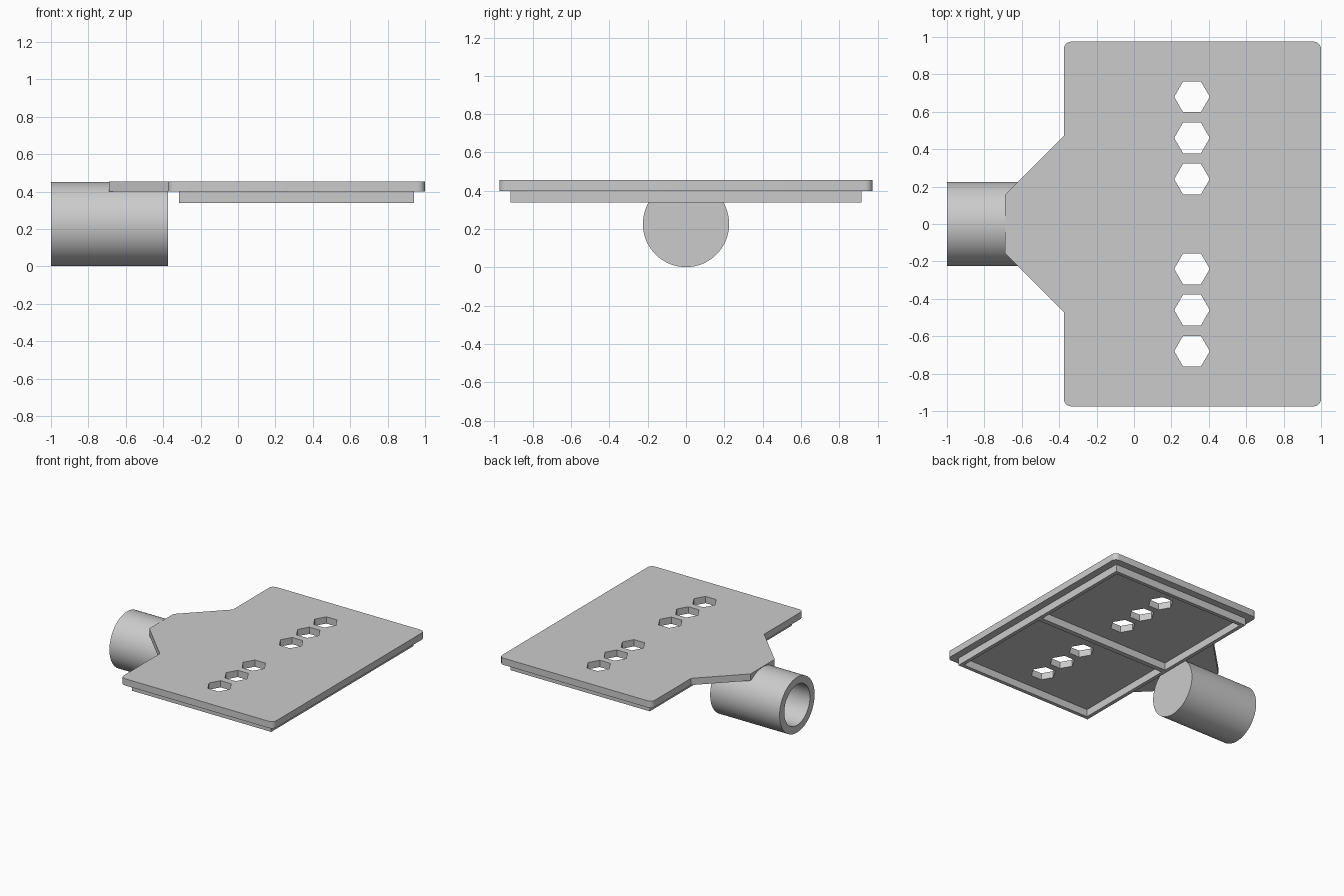
import bpy, bmesh, math
from mathutils import Matrix, Vector

if "Cube" in bpy.data.objects:
    bpy.data.objects.remove(bpy.data.objects["Cube"], do_unlink=True)

# Single flat grey
GREY = (0.6, 0.6, 0.6, 1.0)
grey = bpy.data.materials.new("plain_grey")
grey.use_nodes = True
grey.diffuse_color = GREY
grey.node_tree.nodes["Principled BSDF"].inputs["Base Color"].default_value = GREY

TOP, MID, LOW = 0.455, 0.40, 0.34      # plate top, plate underside, frame underside


def add_object(name, bm):
    bmesh.ops.recalc_face_normals(bm, faces=bm.faces)
    mesh = bpy.data.meshes.new(name)
    bm.to_mesh(mesh)
    bm.free()
    mesh.materials.append(grey)
    obj = bpy.data.objects.new(name, mesh)
    bpy.context.collection.objects.link(obj)
    return obj


def prism(name, outline, z0, z1):
    bm = bmesh.new()
    face = bm.faces.new([bm.verts.new((x, y, z0)) for x, y in outline])
    ext = bmesh.ops.extrude_face_region(bm, geom=[face])
    top = [v for v in ext["geom"] if isinstance(v, bmesh.types.BMVert)]
    bmesh.ops.translate(bm, verts=top, vec=(0, 0, z1 - z0))
    return add_object(name, bm)


def rectangle(x0, x1, y0, y1):
    return [(x0, y0), (x1, y0), (x1, y1), (x0, y1)]


def cut(obj, cutters):
    bpy.context.view_layer.objects.active = obj
    for cutter in cutters:
        mod = obj.modifiers.new("cut", 'BOOLEAN')
        mod.operation, mod.solver, mod.object = 'DIFFERENCE', 'EXACT', cutter
        bpy.ops.object.modifier_apply(modifier=mod.name)
        bpy.data.objects.remove(cutter, do_unlink=True)


def rounded_corner(cx, cy, r, start):
    return [(cx + r * math.cos(math.radians(start + a)),
             cy + r * math.sin(math.radians(start + a))) for a in range(0, 91, 15)]


# Top plate with rounded corners and tapering neck: half outline, then mirrored
R = 0.04
half = (rounded_corner(1 - R, 0.975 - R, R, 0)
        + rounded_corner(-0.375 + R, 0.975 - R, R, 90)
        + [(-0.375, 0.47), (-0.69, 0.155)])
outline = half + [(x, -y) for x, y in reversed(half)]
plate = prism("top_plate", outline, MID, TOP)

# Two rows of three hexagonal holes
holes = []
for side in (-1, 1):
    for i in range(3):
        cy = side * (0.24 + 0.22 * i)
        hexagon = [(0.31 + 0.095 * math.cos(k * math.pi / 3),
                    cy + 0.095 * math.sin(k * math.pi / 3)) for k in range(6)]
        holes.append(prism("hole_cutter", hexagon, MID - 0.1, TOP + 0.1))
cut(plate, holes)

# Underside frame with two pockets divided by a centre rib
X0, X1, Y, WALL, RIB = -0.315, 0.94, 0.915, 0.03, 0.02
frame = prism("underside_frame", rectangle(X0, X1, -Y, Y), LOW, MID)
cut(frame, [prism("pocket_cutter",
                  rectangle(X0 + WALL, X1 - WALL, *sorted((s * RIB, s * (Y - WALL)))),
                  LOW - 0.1, MID + 0.1) for s in (-1, 1)])

# Socket tube, open at the outer end and closed under the plate
profile = [(-0.375, 0), (-0.375, 0.225), (-1, 0.225), (-1, 0.165), (-0.43, 0.165), (-0.43, 0)]
bm = bmesh.new()
points = [bm.verts.new((x, 0, r)) for x, r in profile]
edges = [bm.edges.new(pair) for pair in zip(points, points[1:])]
bmesh.ops.spin(bm, geom=points + edges, cent=(0, 0, 0), axis=(1, 0, 0),
               angle=2 * math.pi, steps=72)
bmesh.ops.remove_doubles(bm, verts=bm.verts, dist=0.0001)
bmesh.ops.translate(bm, verts=bm.verts, vec=(0, 0, 0.2265))
tube = add_object("socket_tube", bm)

# Smooth only the curved walls
for obj in (plate, tube):
    bpy.ops.object.select_all(action='DESELECT')
    obj.select_set(True)
    bpy.context.view_layer.objects.active = obj
    bpy.ops.object.shade_smooth_by_angle(angle=math.radians(30))
